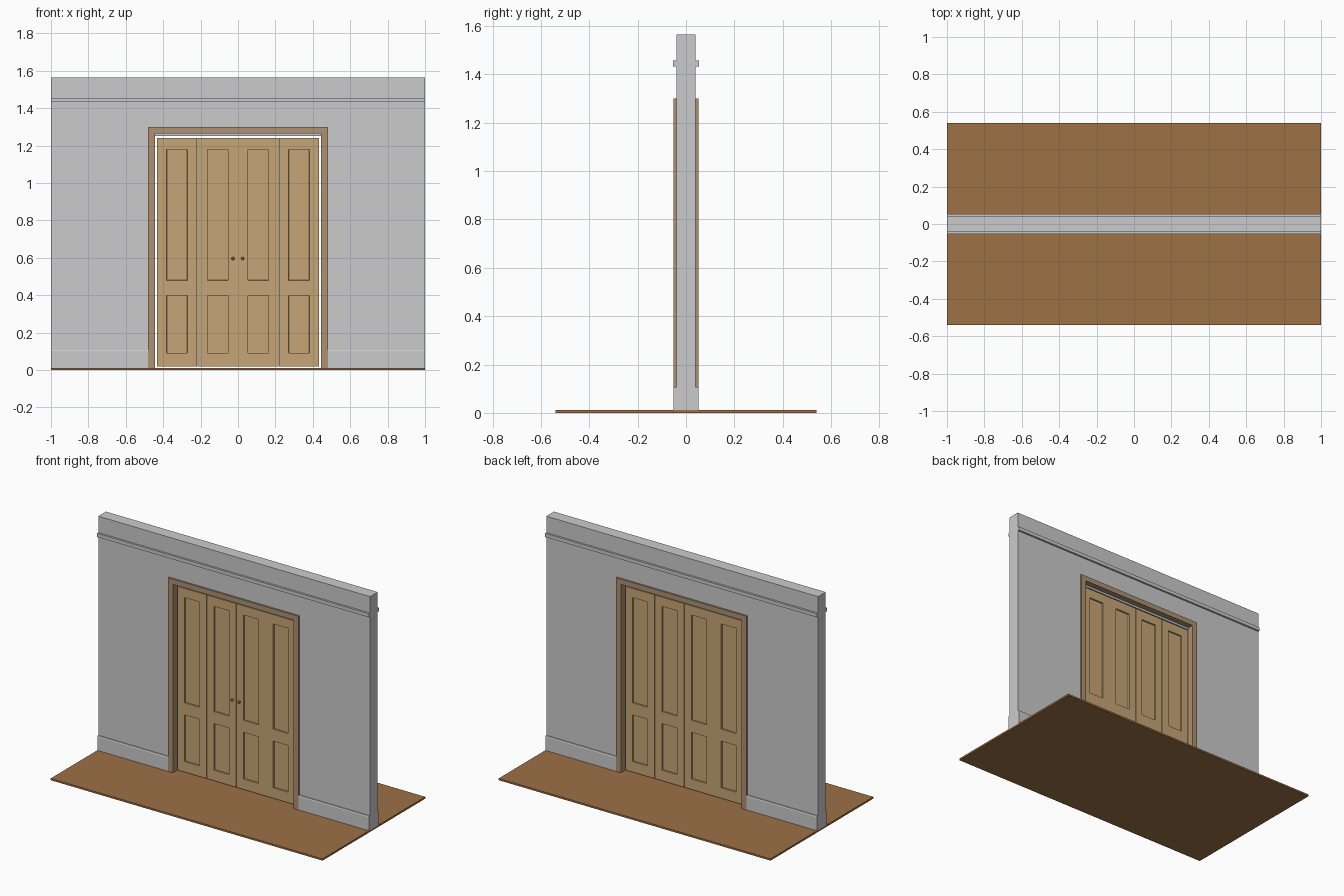
import bpy, bmesh
from mathutils import Vector

if "Cube" in bpy.data.objects:
    bpy.data.objects.remove(bpy.data.objects["Cube"])

FLOOR = 0.012          # top of the floor
HEAD = 1.265           # underside of door opening


def material(name, r, g, b):
    m = bpy.data.materials.new(name)
    m.diffuse_color = [(c / 255) ** 2.2 for c in (r, g, b)] + [1]
    m.use_nodes = True
    m.node_tree.nodes["Principled BSDF"].inputs["Base Color"].default_value = m.diffuse_color
    return m


floor_wood = material("floor_wood", 156, 113, 72)
frame_wood = material("frame_wood", 172, 144, 114)
door_wood = material("door_wood", 197, 164, 118)
bronze = material("bronze", 140, 108, 66)


def finish(name, bm, mat=None):
    bmesh.ops.recalc_face_normals(bm, faces=bm.faces)
    me = bpy.data.meshes.new(name)
    bm.to_mesh(me)
    bm.free()
    ob = bpy.data.objects.new(name, me)
    bpy.context.collection.objects.link(ob)
    if mat:
        me.materials.append(mat)
    return ob


def prism(name, pts, a, b, axis, mat=None):
    """Extrude a profile from a to b: axis 'y' takes (x, z) points, 'x' takes (y, z)."""
    bm = bmesh.new()
    place = (lambda p: (p[0], a, p[1])) if axis == 'y' else (lambda p: (a, p[0], p[1]))
    face = bm.faces.new([bm.verts.new(place(p)) for p in pts])
    ext = bmesh.ops.extrude_face_region(bm, geom=[face])['geom']
    move = Vector((0, b - a, 0)) if axis == 'y' else Vector((b - a, 0, 0))
    bmesh.ops.translate(bm, vec=move, verts=[v for v in ext if isinstance(v, bmesh.types.BMVert)])
    return finish(name, bm, mat)


def box(name, x0, x1, y0, y1, z0, z1, mat=None):
    return prism(name, [(x0, z0), (x1, z0), (x1, z1), (x0, z1)], y0, y1, 'y', mat)


def arch(inner, outer, top_in, top_out):
    """Square-headed doorway outline, open at the floor."""
    return [(-outer, FLOOR), (-outer, top_out), (outer, top_out), (outer, FLOOR),
            (inner, FLOOR), (inner, top_in), (-inner, top_in), (-inner, FLOOR)]


# Floor and wall with doorway
box("floor", -1, 1, -0.54, 0.54, 0, FLOOR, floor_wood)
prism("wall", arch(0.455, 1, HEAD + 0.015, 1.565), -0.04, 0.04, 'y')

# Lining inside the opening
prism("door_lining", arch(0.443, 0.455, HEAD, HEAD + 0.015), -0.04, 0.04, 'y', frame_wood)

# Mouldings on both faces of the wall
for s, side in ((-1, "front"), (1, "back")):
    prism(side + "_architrave", arch(0.443, 0.48, HEAD, 1.30), s * 0.04, s * 0.052, 'y', frame_wood)
    box(side + "_picture_rail", -1, 1, s * 0.04, s * 0.053, 1.432, 1.456)
    skirting = [(s * y, z) for y, z in
                ((0.04, FLOOR), (0.051, FLOOR), (0.051, 0.102), (0.048, 0.108), (0.04, 0.108))]
    prism(side + "_skirting_left", skirting, -1, -0.48, 'x')
    prism(side + "_skirting_right", skirting, 0.48, 1, 'x')

# Sliding track at the head
box("door_track", -0.443, 0.443, -0.012, 0.012, 1.251, HEAD)

# Four door leaves with two recessed panels on each face
W, GAP, T = 0.2175, 0.002, 0.017
Z0, Z1 = 0.02, 1.242
PANELS = ((0.09, 0.40), (0.48, 1.18))
for i in range(4):
    cx = (i - 1.5) * W
    leaf = box(f"door_leaf_{i + 1}", cx - (W - GAP) / 2, cx + (W - GAP) / 2, -T, T, Z0, Z1, door_wood)
    bm = bmesh.new()
    bm.from_mesh(leaf.data)
    cuts = [((cx + d, 0, 0), (1, 0, 0)) for d in (-0.055, 0.055)]
    cuts += [((0, 0, z), (0, 0, 1)) for p in PANELS for z in p]
    for co, no in cuts:
        bmesh.ops.bisect_plane(bm, geom=bm.verts[:] + bm.edges[:] + bm.faces[:], plane_co=co, plane_no=no)
    panels = []
    for f in bm.faces:
        c = f.calc_center_median()
        if abs(f.normal.y) > 0.9 and abs(c.x - cx) < 0.05 and any(a < c.z < b for a, b in PANELS):
            panels.append(f)
    bmesh.ops.inset_individual(bm, faces=panels, thickness=0.001, depth=-0.01)
    bm.to_mesh(leaf.data)
    bm.free()

# Pair of knobs on the front meeting stiles
for x, side in ((-0.027, "left"), (0.025, "right")):
    bpy.ops.mesh.primitive_uv_sphere_add(segments=16, ring_count=10, radius=0.0085,
                                         location=(x, -T - 0.007, 0.597))
    knob = bpy.context.object
    knob.name = side + "_knob"
    knob.data.materials.append(bronze)
    bpy.ops.object.shade_smooth()
